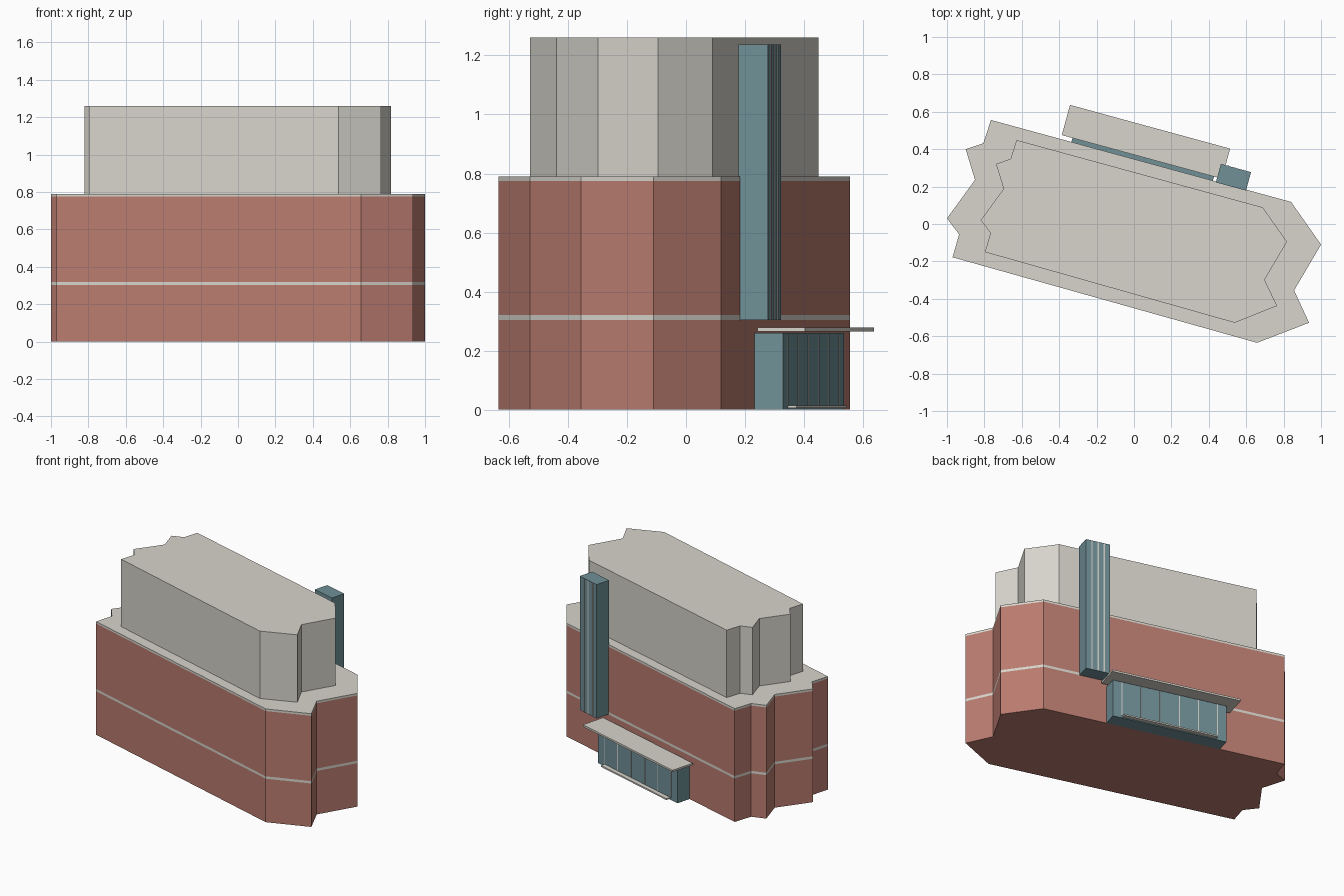
import bpy, bmesh, math
from mathutils import Vector

if "Cube" in bpy.data.objects:
    bpy.data.objects.remove(bpy.data.objects["Cube"])


def material(name, rgb):
    m = bpy.data.materials.new(name)
    m.diffuse_color = (*rgb, 1)
    m.use_nodes = True
    m.node_tree.nodes["Principled BSDF"].inputs["Base Color"].default_value = m.diffuse_color
    return m


brick = material("brick", (0.49, 0.20, 0.16))
stone = material("stone", (0.68, 0.66, 0.60))
glass = material("glass", (0.16, 0.28, 0.31))


def prism(name, outline, levels, mats, slots):
    """Extrude an outline through several heights; slots = material per storey."""
    bm = bmesh.new()
    rings = [[bm.verts.new((x, y, z)) for x, y in outline] for z in levels]
    n = len(outline)
    bm.faces.new(rings[0]).material_index = slots[0]
    bm.faces.new(rings[-1]).material_index = slots[-1]
    for k, slot in enumerate(slots):
        for i in range(n):
            j = (i + 1) % n
            f = bm.faces.new((rings[k][i], rings[k][j], rings[k + 1][j], rings[k + 1][i]))
            f.material_index = slot
    bmesh.ops.recalc_face_normals(bm, faces=bm.faces)
    mesh = bpy.data.meshes.new(name)
    bm.to_mesh(mesh)
    bm.free()
    for m in mats:
        mesh.materials.append(m)
    ob = bpy.data.objects.new(name, mesh)
    bpy.context.collection.objects.link(ob)
    return ob


# Brick podium with a stone string course and stone coping
podium = [(-0.765, 0.556), (0.84, 0.118), (1.0, -0.11), (0.856, -0.355),
          (0.936, -0.528), (0.658, -0.635), (-0.97, -0.178), (-0.935, -0.055),
          (-1.0, 0.03), (-0.85, 0.236), (-0.9, 0.40), (-0.805, 0.432)]
prism("podium", podium, [0, 0.303, 0.32, 0.775, 0.79], [brick, stone], [0, 1, 0, 1])

# Set-back upper block
upper = [(-0.628, 0.449), (0.688, 0.089), (0.818, -0.095), (0.698, -0.298),
         (0.765, -0.438), (0.538, -0.528), (-0.797, -0.15), (-0.767, -0.047),
         (-0.82, 0.02), (-0.697, 0.188), (-0.738, 0.321), (-0.66, 0.348)]
prism("upper_block", upper, [0.79, 1.26], [stone], [0])

# Rear wall frame: u runs along the wall, v points outward
origin = Vector(podium[0])
u_dir = (Vector(podium[1]) - origin).normalized()
v_dir = Vector((-u_dir.y, u_dir.x))


def wall_box(name, u, v, z, mat):
    corners = [(u[0], v[0]), (u[1], v[0]), (u[1], v[1]), (u[0], v[1])]
    outline = [tuple(origin + u_dir * a + v_dir * b) for a, b in corners]
    return prism(name, outline, z, [mat], [0])


# Glazed entrance with canopy and doorstep
wall_box("entrance_glass", (0.446, 1.23), (-0.005, 0.10), (0, 0.26), glass)
wall_box("canopy", (0.387, 1.274), (0.022, 0.189), (0.265, 0.278), stone)
wall_box("doorstep", (0.52, 1.165), (0.10, 0.13), (0.005, 0.015), stone)
for i in range(6):
    c = 0.508 + 0.132 * i
    wall_box(f"entrance_mullion_{i + 1}", (c - 0.003, c + 0.003), (0.098, 0.102),
             (0.015, 0.255), stone)

# Tall glazed stair shaft
wall_box("stair_shaft", (1.248, 1.415), (-0.005, 0.097), (0.303, 1.237), glass)
for i in range(3):
    c = 1.248 + 0.167 * (i + 1) / 4
    wall_box(f"shaft_mullion_{i + 1}", (c - 0.004, c + 0.004), (0.095, 0.099),
             (0.303, 1.235), stone)
